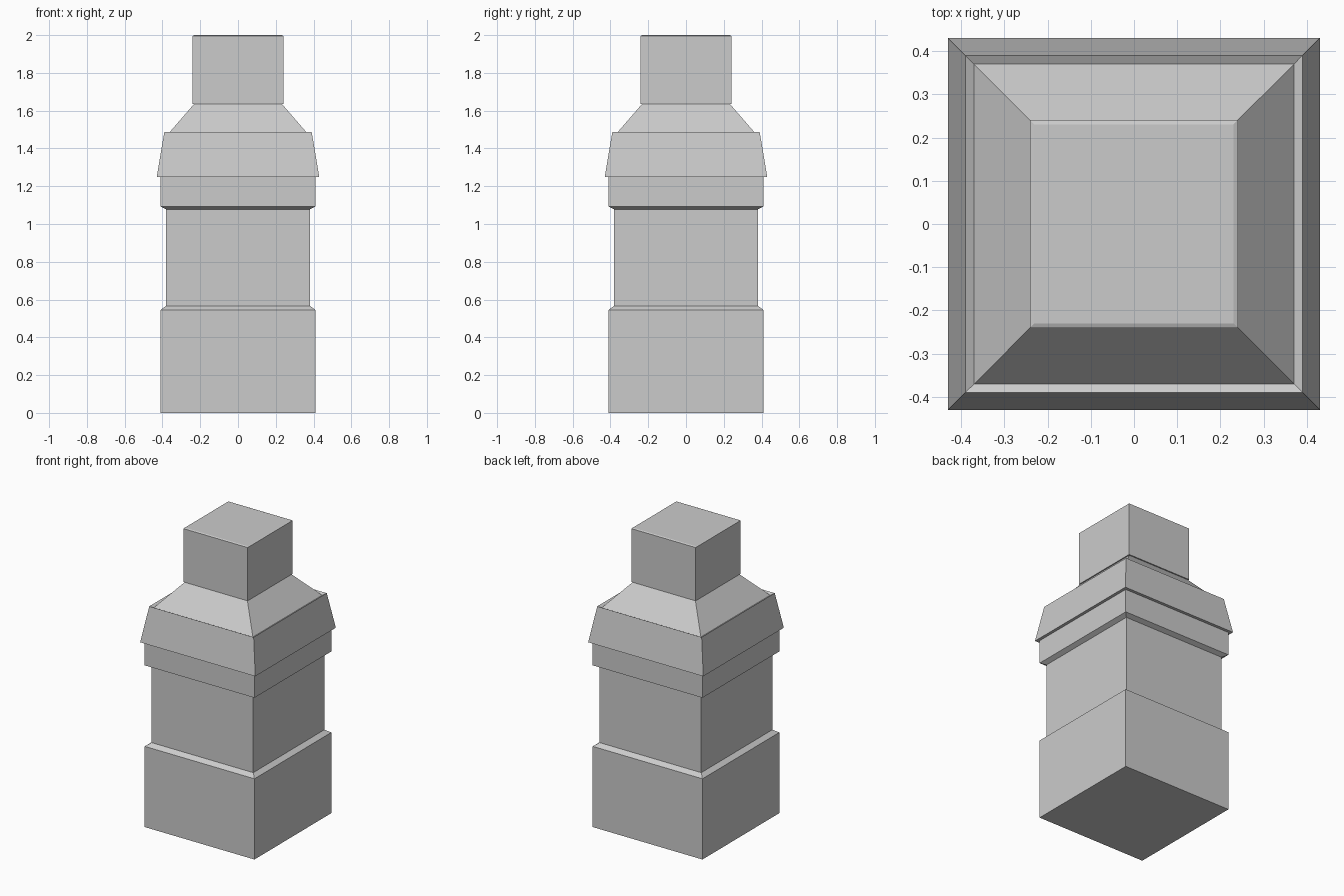
import bpy
import bmesh

if "Cube" in bpy.data.objects:
    bpy.data.objects.remove(bpy.data.objects["Cube"])


def square_part(name, profile, cap_bottom=False, cap_top=False):
    """Loft a square section through (half width, height) pairs."""
    bm = bmesh.new()
    rings = [[bm.verts.new((sx * h, sy * h, z))
              for sx, sy in ((-1, -1), (1, -1), (1, 1), (-1, 1))]
             for h, z in profile]
    for a, b in zip(rings, rings[1:]):
        for i in range(4):
            j = (i + 1) % 4
            bm.faces.new((a[i], a[j], b[j], b[i]))
    if cap_bottom:
        bm.faces.new(rings[0][::-1])
    if cap_top:
        bm.faces.new(rings[-1])
    mesh = bpy.data.meshes.new(name)
    bm.to_mesh(mesh)
    bm.free()
    obj = bpy.data.objects.new(name, mesh)
    bpy.context.collection.objects.link(obj)
    return obj


# Plinth with a chamfered upper edge
square_part("base", [(0.41, 0), (0.41, 0.545), (0.38, 0.567)], cap_bottom=True)

# Narrower middle shaft
square_part("shaft", [(0.38, 0.567), (0.38, 1.077)])

# Projecting band under the cap
square_part("collar", [(0.38, 1.077), (0.41, 1.092), (0.41, 1.25)])

# Overhanging tapered cap, small gutter, then sloping shoulder
square_part("cap", [(0.41, 1.25), (0.43, 1.25), (0.39, 1.488),
                    (0.37, 1.477), (0.232, 1.636)])

# Square top block with a faint chamfer, slightly overhanging the shoulder
square_part("top_block", [(0.232, 1.636), (0.24, 1.636), (0.24, 1.996),
                          (0.23, 2.0)], cap_top=True)
